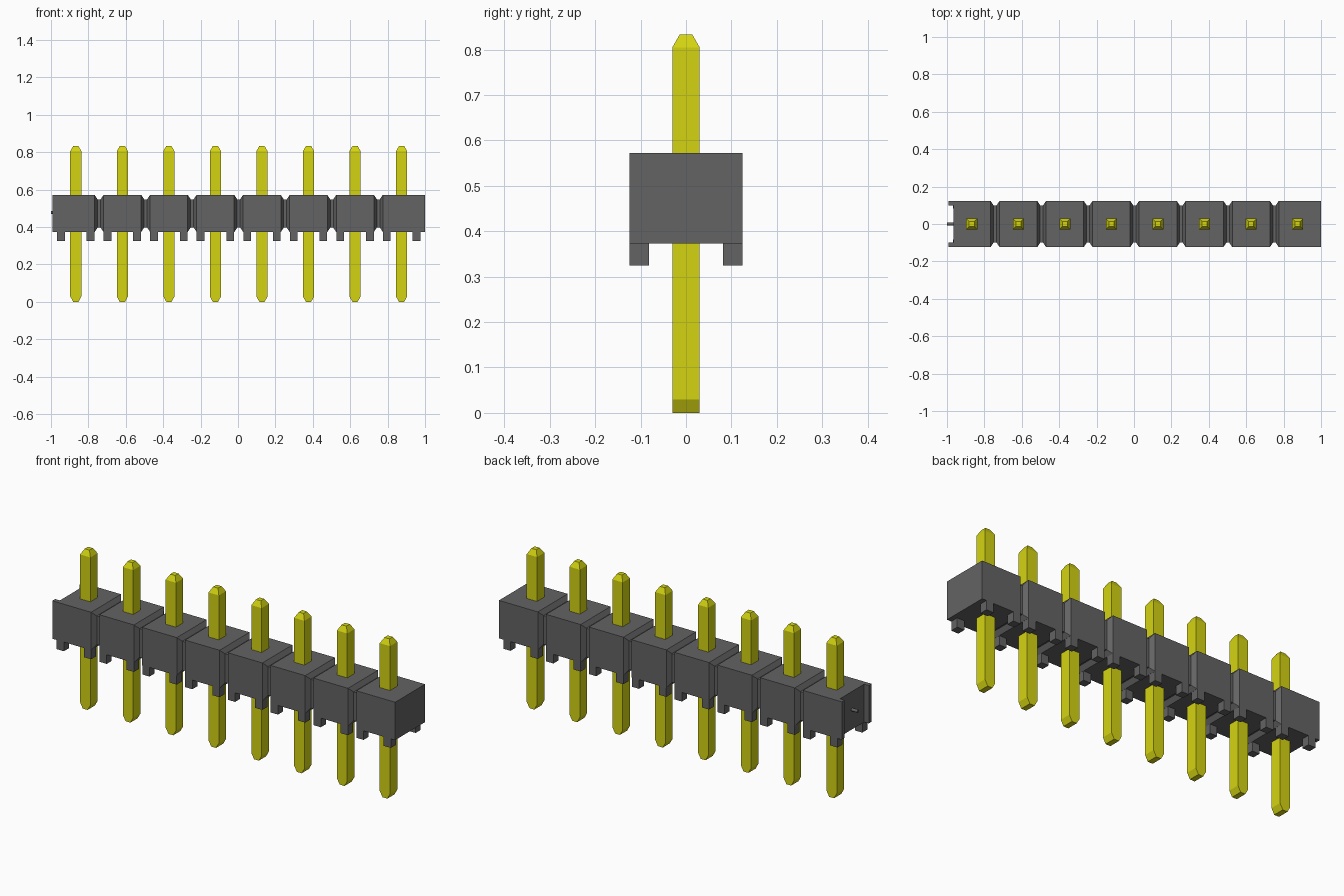
import bpy, bmesh

cube = bpy.data.objects.get("Cube")
if cube:
    bpy.data.objects.remove(cube, do_unlink=True)

COUNT, PITCH, FIRST_X = 8, 0.2488, -0.867
HALF_Y, Z0, Z1 = 0.124, 0.373, 0.572
RIGHT, LEFT, RECESS = 1.0, -0.992, -0.965
CENTRES = [FIRST_X + i * PITCH for i in range(COUNT)]


def material(name, rgb):
    m = bpy.data.materials.new(name)
    m.use_nodes = True
    m.diffuse_color = (*rgb, 1)
    bsdf = next(n for n in m.node_tree.nodes if n.type == 'BSDF_PRINCIPLED')
    bsdf.inputs["Base Color"].default_value = (*rgb, 1)
    return m


GREY = material("dark grey plastic", (0.126, 0.126, 0.126))
YELLOW = material("yellow metal", (0.656, 0.656, 0.006))


def finish(bm, name, mat):
    bmesh.ops.recalc_face_normals(bm, faces=bm.faces)
    mesh = bpy.data.meshes.new(name)
    bm.to_mesh(mesh)
    bm.free()
    mesh.materials.append(mat)
    obj = bpy.data.objects.new(name, mesh)
    bpy.context.collection.objects.link(obj)
    return obj


def loft(bm, rings):
    """Skin a list of four-cornered rings and cap both ends."""
    loops = [[bm.verts.new(p) for p in ring] for ring in rings]
    for a, b in zip(loops, loops[1:]):
        for k in range(4):
            n = (k + 1) % 4
            bm.faces.new((a[k], a[n], b[n], b[k]))
    bm.faces.new(loops[0])
    bm.faces.new(loops[-1])


def section_x(x, inset=0.0):
    y, lo, hi = HALF_Y - inset, Z0 + inset, Z1 - inset
    return [(x, -y, lo), (x, y, lo), (x, y, hi), (x, -y, hi)]


def section_z(cx, z, hx, hy):
    return [(cx - hx, -hy, z), (cx + hx, -hy, z), (cx + hx, hy, z), (cx - hx, hy, z)]


def box(bm, x0, x1, y0, y1, z0, z1):
    loft(bm, [[(x0, y0, z), (x1, y0, z), (x1, y1, z), (x0, y1, z)] for z in (z0, z1)])


# Housing: full blocks joined by chamfered necks
rings = [section_x(RECESS)]
for a, b in zip(CENTRES, CENTRES[1:]):
    mid = (a + b) / 2
    rings += [section_x(mid - 0.024), section_x(mid - 0.008, 0.024),
              section_x(mid + 0.008, 0.024), section_x(mid + 0.024)]
rings.append(section_x(RIGHT))
bm = bmesh.new()
loft(bm, rings)
finish(bm, "housing", GREY)

# Lips either side of the end recess
bm = bmesh.new()
for s in (-1, 1):
    ys = sorted((s * 0.1, s * HALF_Y))
    box(bm, LEFT, RECESS, *ys, Z0, Z1)
finish(bm, "end_lips", GREY)

# Small round nub in the recess
bpy.ops.mesh.primitive_cylinder_add(vertices=16, radius=0.008, depth=0.04,
                                    location=(-0.98, 0, 0.477), rotation=(0, 1.570796, 0))
nub = bpy.context.object
nub.name = "end_nub"
nub.data.materials.append(GREY)
bpy.ops.object.shade_smooth_by_angle()

# Four stand-off feet and one pin per block
for i, cx in enumerate(CENTRES, 1):
    bm = bmesh.new()
    for sx in (-1, 1):
        for sy in (-1, 1):
            xs = sorted((cx + sx * 0.058, cx + sx * 0.1))
            ys = sorted((sy * 0.082, sy * HALF_Y))
            box(bm, *xs, *ys, 0.325, Z0)
    finish(bm, f"feet_{i}", GREY)

    # Pin: wedge at the bottom, four-sided taper at the top
    bm = bmesh.new()
    loft(bm, [section_z(cx, 0.0, 0.014, 0.03), section_z(cx, 0.029, 0.03, 0.03),
              section_z(cx, 0.805, 0.03, 0.03), section_z(cx, 0.833, 0.014, 0.014)])
    finish(bm, f"pin_{i}", YELLOW)
